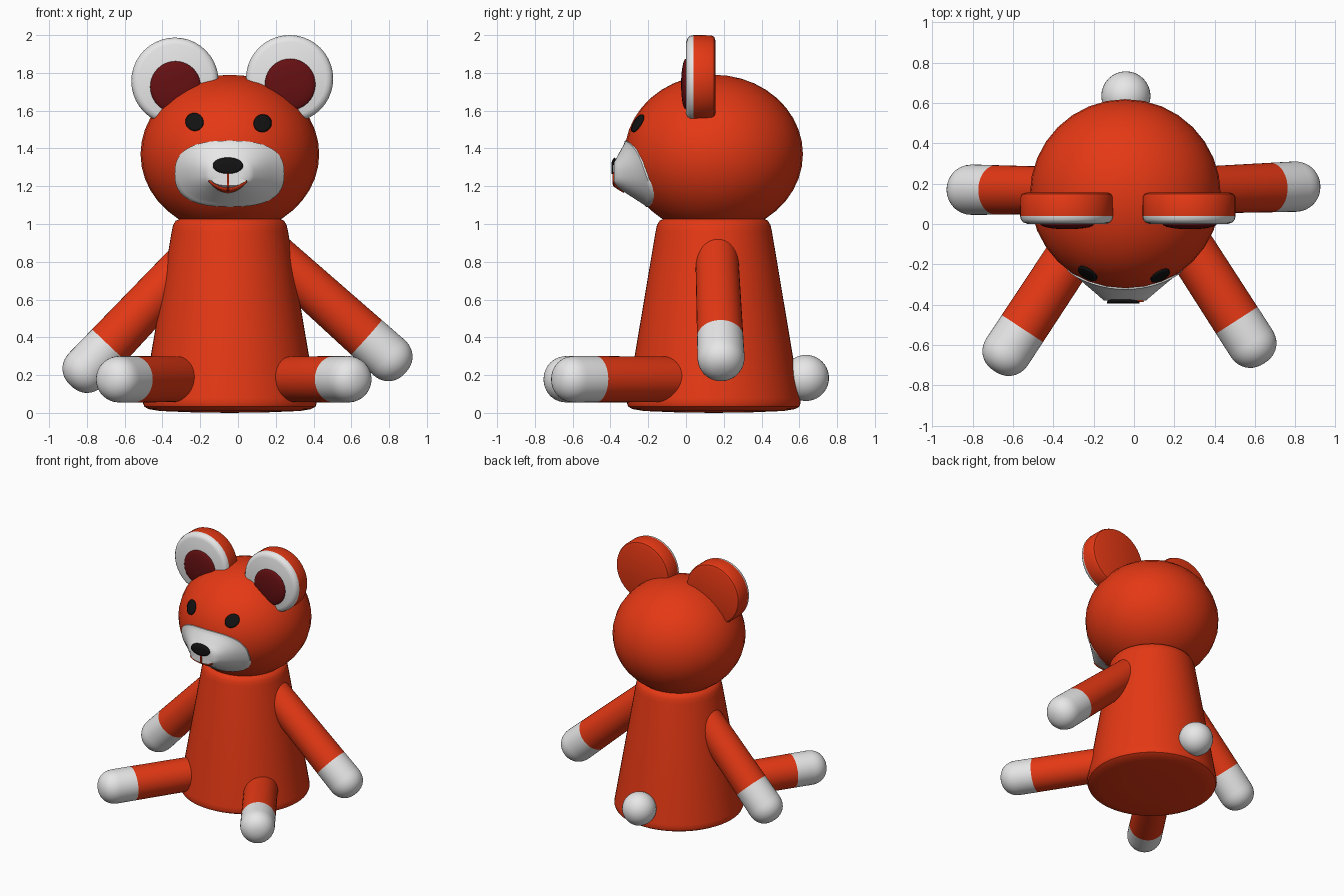
import bpy, bmesh, math
from mathutils import Vector, Matrix

if "Cube" in bpy.data.objects:
    bpy.data.objects.remove(bpy.data.objects["Cube"])


def material(name, rgb):
    m = bpy.data.materials.new(name)
    m.diffuse_color = (*rgb, 1)
    m.use_nodes = True
    m.node_tree.nodes["Principled BSDF"].inputs["Base Color"].default_value = m.diffuse_color
    return m


RED = material("warm red", (0.78, 0.04, 0.007))
WHITE = material("off white", (0.8, 0.8, 0.8))
DARK = material("dark red", (0.13, 0.005, 0.006))
BLACK = material("black", (0.006, 0.006, 0.006))

CX, CY = -0.043, 0.147            # body axis


def finish(name, bm, mats, angle=40):
    bmesh.ops.remove_doubles(bm, verts=bm.verts, dist=1e-5)
    bmesh.ops.recalc_face_normals(bm, faces=bm.faces)
    me = bpy.data.meshes.new(name)
    bm.to_mesh(me)
    bm.free()
    ob = bpy.data.objects.new(name, me)
    bpy.context.collection.objects.link(ob)
    for m in mats:
        me.materials.append(m)
    bpy.ops.object.select_all(action='DESELECT')
    bpy.context.view_layer.objects.active = ob
    ob.select_set(True)
    bpy.ops.object.shade_smooth_by_angle(angle=math.radians(angle))
    return ob


def skin(bm, rows, closed, rule=None):
    """Join rows of points with quads; rule gives a material index per row."""
    vs = [[bm.verts.new(p) for p in row] for row in rows]
    n = len(rows[0])
    for i in range(len(vs) - 1):
        for j in range(n if closed else n - 1):
            k = (j + 1) % n
            f = bm.faces.new((vs[i][j], vs[i][k], vs[i + 1][k], vs[i + 1][j]))
            f.material_index = rule(i) if rule else 0
    bmesh.ops.dissolve_degenerate(bm, dist=1e-6, edges=bm.edges)


def lathe(name, profile, origin, axis, mats, split=None, seg=40, scale=(1, 1, 1)):
    """Spin (radius, height) points round an axis; second colour past split."""
    rot = Vector((0, 0, 1)).rotation_difference(Vector(axis)).to_matrix().to_4x4()
    mat = Matrix.Translation(origin) @ rot @ Matrix.Diagonal((*scale, 1))
    rows = [[mat @ Vector((r * math.cos(2 * math.pi * j / seg),
                           r * math.sin(2 * math.pi * j / seg), h))
             for j in range(seg)] for r, h in profile]
    rule = None
    if split is not None:
        rule = lambda i: int((profile[i][1] + profile[i + 1][1]) / 2 > split)
    bm = bmesh.new()
    skin(bm, rows, True, rule)
    return finish(name, bm, mats)


def ball(name, center, radii, mat, seg=32):
    prof = [(math.sin(math.pi * i / 20), -math.cos(math.pi * i / 20)) for i in range(21)]
    return lathe(name, prof, center, (0, 0, 1), [mat], seg=seg, scale=radii)


def limb(name, a, b, ra, rb, cuff):
    """Round-ended limb from a to b; the last part beyond the cuff is white."""
    a, b = Vector(a), Vector(b)
    length = (b - a).length
    arc = [math.pi / 2 * i / 10 for i in range(11)]
    prof = [(ra * math.sin(t), -ra * math.cos(t)) for t in arc]
    cut = length - cuff
    prof.append((ra + (rb - ra) * cut / length, cut))
    prof += [(rb * math.cos(t) ** 0.9, length + rb * math.sin(t) ** 0.9) for t in arc[:-1]]
    prof.append((0, length + rb))
    lathe(name, prof, a, b - a, [RED, WHITE], split=cut)


# Body, a rounded tapering column
lathe("body", [(0, 0), (0.2, 0.003), (0.37, 0.01), (0.43, 0.02), (0.453, 0.033),
               (0.46, 0.052), (0.456, 0.08), (0.308, 0.96), (0.301, 0.993),
               (0.287, 1.017), (0.26, 1.03), (0, 1.03)],
      (CX, CY, 0), (0, 0, 1), [RED], seg=56)

# Head and tail
HC, HR = (CX, 0.147, 1.37), (0.473, 0.472, 0.42)
ball("head", HC, HR, RED)
ball("tail", (-0.04, 0.635, 0.185), (0.122, 0.122, 0.122), WHITE)

# Arms and legs
limb("left_arm", (-0.2, 0.165, 0.87), (-0.80, 0.17, 0.235), 0.113, 0.125, 0.17)
limb("right_arm", (0.16, 0.162, 0.866), (0.795, 0.185, 0.297), 0.113, 0.125, 0.155)
limb("left_leg", (-0.295, -0.126, 0.178), (-0.625, -0.627, 0.178), 0.121, 0.123, 0.13)
limb("right_leg", (0.256, -0.083, 0.178), (0.58, -0.587, 0.178), 0.121, 0.123, 0.13)

# Ears: thick discs with white fronts and domed dark centres
ear = [(0, 0.155), (0.205, 0.155), (0.222, 0.149), (0.23, 0.132), (0.231, 0.04),
       (0.227, 0.022), (0.215, 0.008), (0.195, 0.001), (0, 0)]
ear = [(r, -h) for r, h in ear]
for side, x, z in (("left", -0.334, 1.756), ("right", 0.273, 1.769)):
    lathe(side + "_ear", ear, (x, 0, z), (0, -1, 0), [RED, WHITE], split=-0.04)
    ball(side + "_inner_ear", (x + 0.003, 0, z - 0.03), (0.134, 0.026, 0.136), DARK)


# Front surfaces of head and muzzle, as y for a given x and z
def head_y(x, z):
    q = 1 - ((x - HC[0]) / HR[0]) ** 2 - ((z - HC[2]) / HR[2]) ** 2
    return HC[1] - HR[1] * math.sqrt(max(q, 0))


MX, MZ, MA, MB, MN, FLAT = -0.045, 1.266, 0.29, 0.175, 2.6, 0.36


def muzzle_y(x, z):
    dx, dz = x - MX, z - MZ
    s = ((abs(dx) / MA) ** MN + (abs(dz) / MB) ** MN) ** (1 / MN)
    front = -0.38
    if s <= FLAT:
        return front
    rim = head_y(MX + dx / s, MZ + dz / s)
    t = (s - FLAT) / (1 - FLAT)
    return min(front + (rim - front) * t, head_y(x, z) - 0.006)


# Muzzle, a flat-fronted bump with a rounded oblong outline
rows = []
for s in (0, 0.2, FLAT, 0.45, 0.55, 0.65, 0.75, 0.85, 0.93, 1, 1.0001):
    row = []
    for j in range(64):
        c, d = math.cos(2 * math.pi * j / 64), math.sin(2 * math.pi * j / 64)
        x = MX + MA * s * math.copysign(abs(c) ** (2 / MN), c)
        z = MZ + MB * s * math.copysign(abs(d) ** (2 / MN), d)
        row.append((x, muzzle_y(x, z) + (0.03 if s > 1 else 0), z))
    rows.append(row)
bm = bmesh.new()
skin(bm, rows, True)
finish("muzzle", bm, [WHITE], 50)


def plate(name, grid, surface, mat, closed, lift=0.004, thick=0.008):
    """Thin plate laid over a front surface from rows of (x, z)."""
    bm = bmesh.new()
    skin(bm, [[(x, surface(x, z) - lift, z) for x, z in row] for row in grid], closed)
    ob = finish(name, bm, [mat])
    mod = ob.modifiers.new("thickness", 'SOLIDIFY')
    mod.thickness, mod.offset = thick, 0


def disc(x, z, a, b):
    ring = [2 * math.pi * j / 32 for j in range(32)]
    return [[(x + a * s * math.cos(t), z + b * s * math.sin(t)) for t in ring]
            for s in (0, 0.35, 0.7, 1)]


# Eyes, nose and mouth
plate("left_eye", disc(-0.23, 1.54, 0.047, 0.046), head_y, BLACK, True, 0.008)
plate("right_eye", disc(0.13, 1.533, 0.047, 0.046), head_y, BLACK, True, 0.008)
plate("nose", disc(-0.053, 1.308, 0.08, 0.042), muzzle_y, BLACK, True, 0.009, 0.009)
plate("mouth_line", [[(-0.053 + w, 1.275 - 0.01 * i) for i in range(11)]
                     for w in (-0.006, 0.006)], muzzle_y, RED, False)
us = [-1 + i / 10 for i in range(21)]
plate("smile", [[(-0.053 + 0.1 * u, 1.168 + d + (0.057 - d * 0.7) * u * u) for u in us]
                for d in (0, 0.011, 0.022)], muzzle_y, RED, False)
